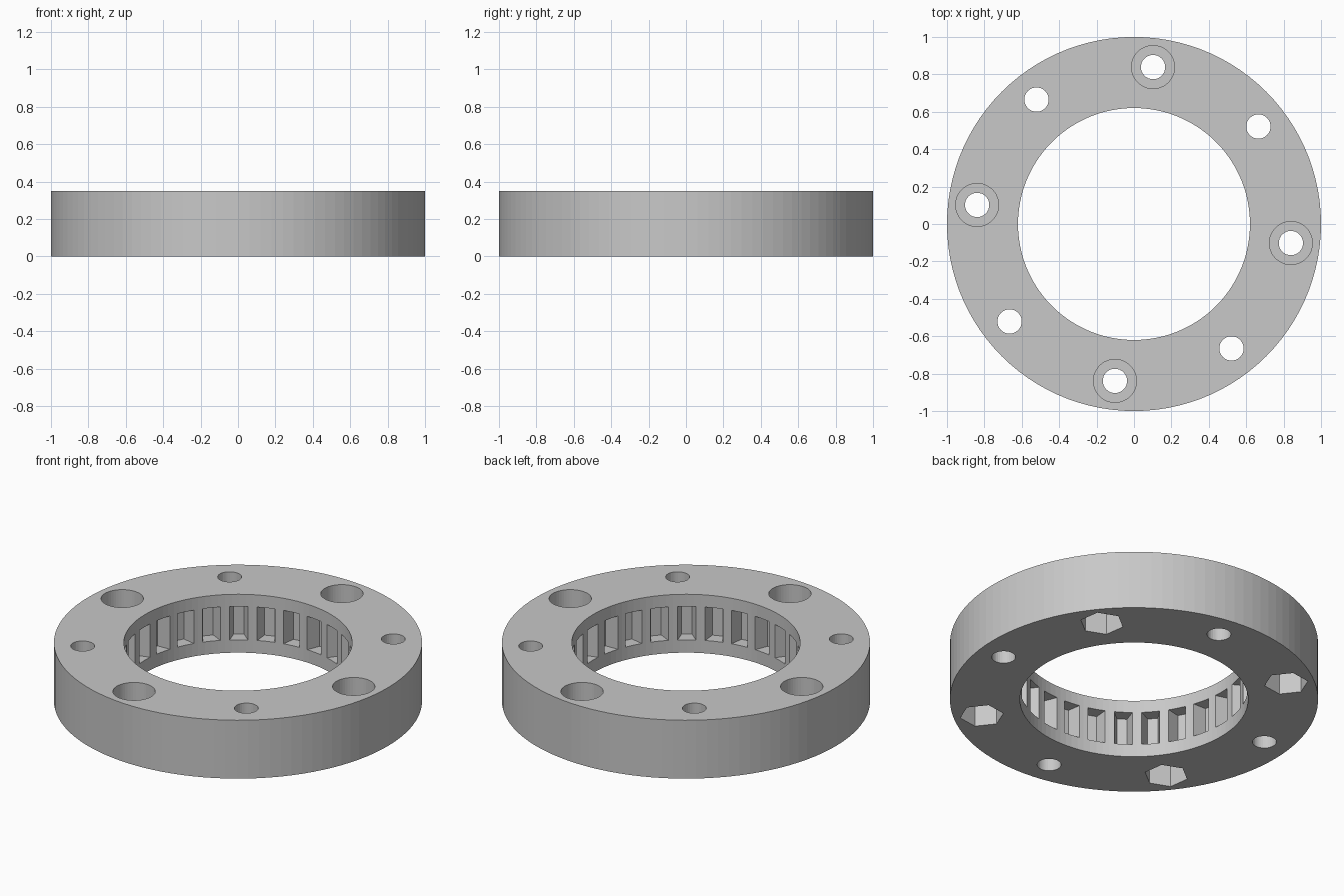
import bpy, bmesh
from math import cos, sin, pi, radians
from mathutils import Vector

if "Cube" in bpy.data.objects:
    bpy.data.objects.remove(bpy.data.objects["Cube"], do_unlink=True)

HEIGHT, OUTER, INNER = 0.35, 1.0, 0.62
BOLT_CIRCLE = 0.845
SLOTS = 26
PITCH = 2 * pi / SLOTS

grey = bpy.data.materials.new("mid grey")
grey.use_nodes = True
colour = (0.58, 0.58, 0.58, 1)
grey.diffuse_color = colour
grey.node_tree.nodes["Principled BSDF"].inputs["Base Color"].default_value = colour


def new_object(name, bm):
    bmesh.ops.recalc_face_normals(bm, faces=bm.faces)
    mesh = bpy.data.meshes.new(name)
    bm.to_mesh(mesh)
    bm.free()
    mesh.materials.append(grey)
    obj = bpy.data.objects.new(name, mesh)
    bpy.context.collection.objects.link(obj)
    return obj


def prism(bm, outline, z0, z1):
    """Closed prism with the given plan outline."""
    face = bm.faces.new([bm.verts.new((x, y, z0)) for x, y in outline])
    top = bmesh.ops.extrude_face_region(bm, geom=[face])["geom"]
    verts = [v for v in top if isinstance(v, bmesh.types.BMVert)]
    bmesh.ops.translate(bm, verts=verts, vec=(0, 0, z1 - z0))


def polygon(centre, radius, sides, turn=0):
    return [(centre.x + radius * cos(turn + 2 * pi * i / sides),
             centre.y + radius * sin(turn + 2 * pi * i / sides)) for i in range(sides)]


def polar(radius, angle):
    return Vector((radius * cos(angle), radius * sin(angle)))


# Ring body: rectangular section spun about z
bm = bmesh.new()
section = [bm.verts.new((r, 0, z)) for r, z in
           ((INNER, 0), (OUTER, 0), (OUTER, HEIGHT), (INNER, HEIGHT))]
edges = [bm.edges.new((section[i], section[(i + 1) % 4])) for i in range(4)]
bmesh.ops.spin(bm, geom=section + edges, cent=(0, 0, 0), axis=(0, 0, 1),
               angle=2 * pi, steps=104, use_merge=True)
bmesh.ops.remove_doubles(bm, verts=bm.verts, dist=1e-5)
ring = new_object("ring_body", bm)

pockets, holes = bmesh.new(), bmesh.new()

# Tapered slots around the inner wall
for i in range(SLOTS):
    out = polar(1, i * PITCH)
    side = Vector((-out.y, out.x))
    corners = ((0.58, -0.06), (0.695, -0.028), (0.695, 0.028), (0.58, 0.06))
    prism(pockets, [out * r + side * w for r, w in corners], 0.077, 0.277)

# Bolt holes: round counterbores on top alternate with hex pockets below
for i in range(8):
    angle = -PITCH / 2 + i * pi / 4
    centre = polar(BOLT_CIRCLE, angle)
    prism(holes, polygon(centre, 0.065, 32), -0.1, HEIGHT + 0.1)
    if i % 2 == 0:
        prism(pockets, polygon(centre, 0.115, 48), HEIGHT - 0.16, HEIGHT + 0.1)
    else:
        prism(pockets, polygon(centre, 0.12, 6, angle), -0.1, 0.16)

# Cut the ring
bpy.context.view_layer.objects.active = ring
for name, cutter_mesh in (("pocket_cutter", pockets), ("hole_cutter", holes)):
    cutter = new_object(name, cutter_mesh)
    cutter.hide_render = True
    mod = ring.modifiers.new(name, 'BOOLEAN')
    mod.operation, mod.solver, mod.object = 'DIFFERENCE', 'EXACT', cutter
    bpy.ops.object.modifier_apply(modifier=mod.name)
    bpy.data.objects.remove(cutter, do_unlink=True)
